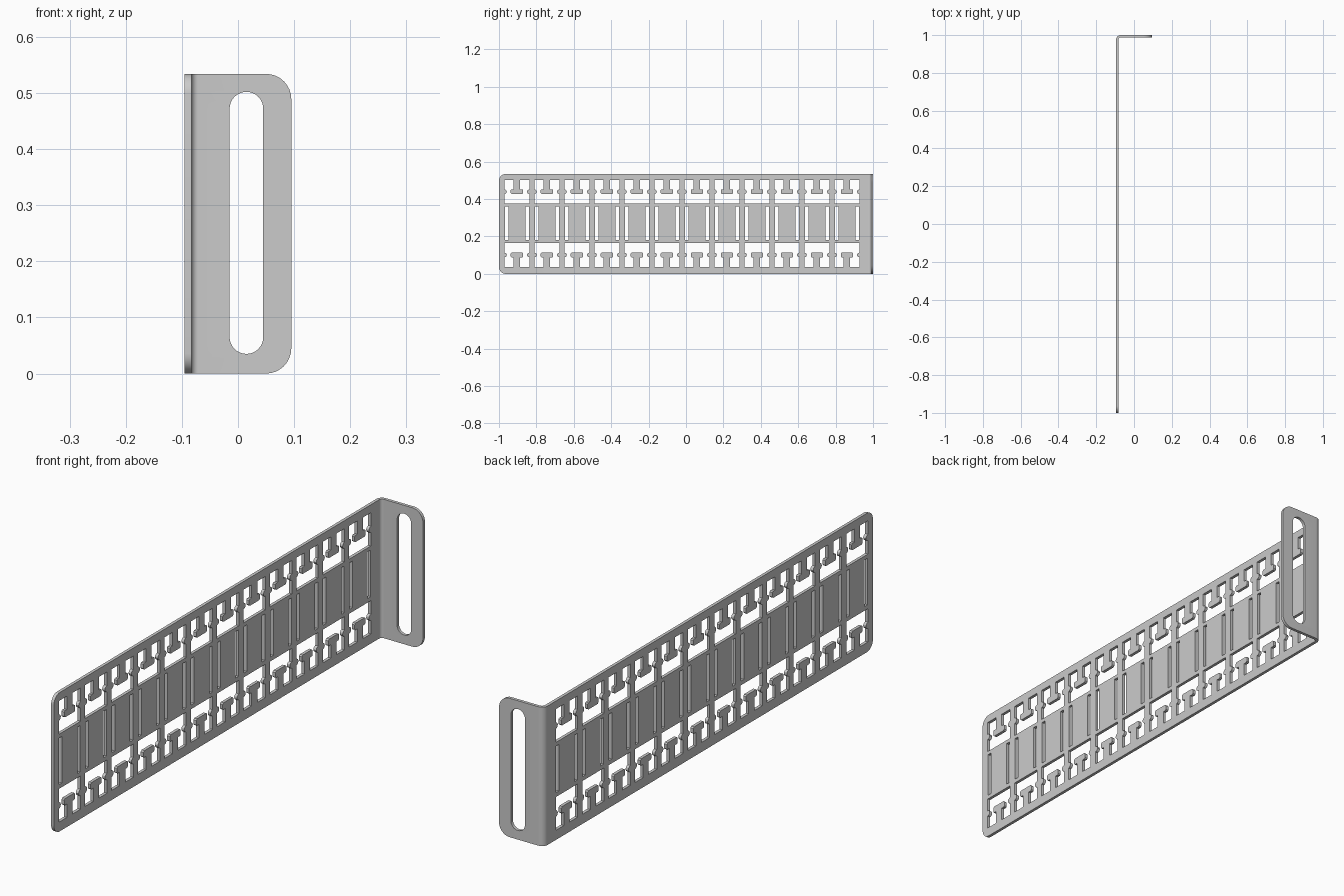
import bpy, bmesh
from math import pi, sin, cos

if "Cube" in bpy.data.objects:
    bpy.data.objects.remove(bpy.data.objects["Cube"])

T = 0.012                 # sheet thickness
X0, X1, H = -0.095, 0.095, 0.534
R = 0.024                 # outer bend radius
CX, U0 = X0 + R, 1 - R    # bend centre, start of bend
L = R * pi / 2            # unfolded bend length
MID = 0.270               # mirror height of the hole pattern


def unfold(x):
    """Flat coordinate of a point on the flange."""
    return U0 + L + x - CX


def arc(cx, cy, r, a0, a1, n=8):
    return [(cx + r * cos(a0 + (a1 - a0) * i / n),
             cy + r * sin(a0 + (a1 - a0) * i / n)) for i in range(n + 1)]


def rect(a, b, c, d):
    return [(a, c), (b, c), (b, d), (a, d)]


# Flat sheet drawn as an outline with holes
curve = bpy.data.curves.new("flat_sheet", 'CURVE')
curve.dimensions = '2D'
curve.fill_mode = 'BOTH'
curve.extrude = T / 2


def loop(pts):
    s = curve.splines.new('POLY')
    s.points.add(len(pts) - 1)
    for p, (u, v) in zip(s.points, pts):
        p.co = (u, v, 0, 1)
    s.use_cyclic_u = True


# Outer outline with rounded corners
ue, ra, rb = unfold(X1), 0.036, 0.045
loop(arc(-1 + ra, ra, ra, pi, 1.5 * pi) + arc(ue - rb, rb, rb, 1.5 * pi, 2 * pi)
     + arc(ue - rb, H - rb, rb, 0, pi / 2) + arc(-1 + ra, H - ra, ra, pi / 2, pi))

# Long slot in the flange
us, rs = unfold(0.015), 0.03
loop(arc(us, 0.035 + rs, rs, pi, 2 * pi, 16) + arc(us, 0.502 - rs, rs, 0, pi, 16))

# Hole pattern: T-tab openings above and below, two thin slots between
hw = 0.066
half = [(hw, 0.375), (hw, 0.426)]
half += arc(hw, 0.439, 0.012, 1.5 * pi, 0.5 * pi, 6)
half += [(hw, 0.503), (0.017, 0.503), (0.017, 0.452), (0.029, 0.452),
         (0.033, 0.448), (0.033, 0.431), (0.028, 0.426)]
hole = half + [(-u, v) for u, v in reversed(half)]
for i in range(12):
    c = -0.904 + i * 0.1604
    loop([(c + u, v) for u, v in hole])
    loop([(c + u, 2 * MID - v) for u, v in hole])
    for s in (-1, 1):
        a, b = sorted((s * 0.046, s * 0.064))
        loop(rect(c + a, c + b, 0.181, 0.360))

tmp = bpy.data.objects.new("flat_sheet", curve)
bpy.context.collection.objects.link(tmp)
deps = bpy.context.evaluated_depsgraph_get()
mesh = bpy.data.meshes.new_from_object(tmp.evaluated_get(deps))
bpy.data.objects.remove(tmp)

# Cut bend lines and fold the flange
bm = bmesh.new()
bm.from_mesh(mesh)
bmesh.ops.remove_doubles(bm, verts=bm.verts, dist=1e-5)
N = 8
for i in range(N + 1):
    bmesh.ops.bisect_plane(bm, geom=bm.verts[:] + bm.edges[:] + bm.faces[:],
                           plane_co=(U0 + L * i / N, 0, 0), plane_no=(1, 0, 0), dist=1e-6)
for v in bm.verts:
    u, z, w = v.co.x, v.co.y, v.co.z + T / 2
    if u <= U0:
        v.co = (X0 + w, u, z)
    elif u < U0 + L:
        a = (u - U0) / R
        v.co = (CX - (R - w) * cos(a), U0 + (R - w) * sin(a), z)
    else:
        v.co = (CX + u - U0 - L, 1 - w, z)
bmesh.ops.recalc_face_normals(bm, faces=bm.faces)
bm.to_mesh(mesh)
bm.free()

bracket = bpy.data.objects.new("slotted_bracket", mesh)
bpy.context.collection.objects.link(bracket)
bpy.context.view_layer.objects.active = bracket
bracket.select_set(True)
bpy.ops.object.shade_smooth_by_angle()
